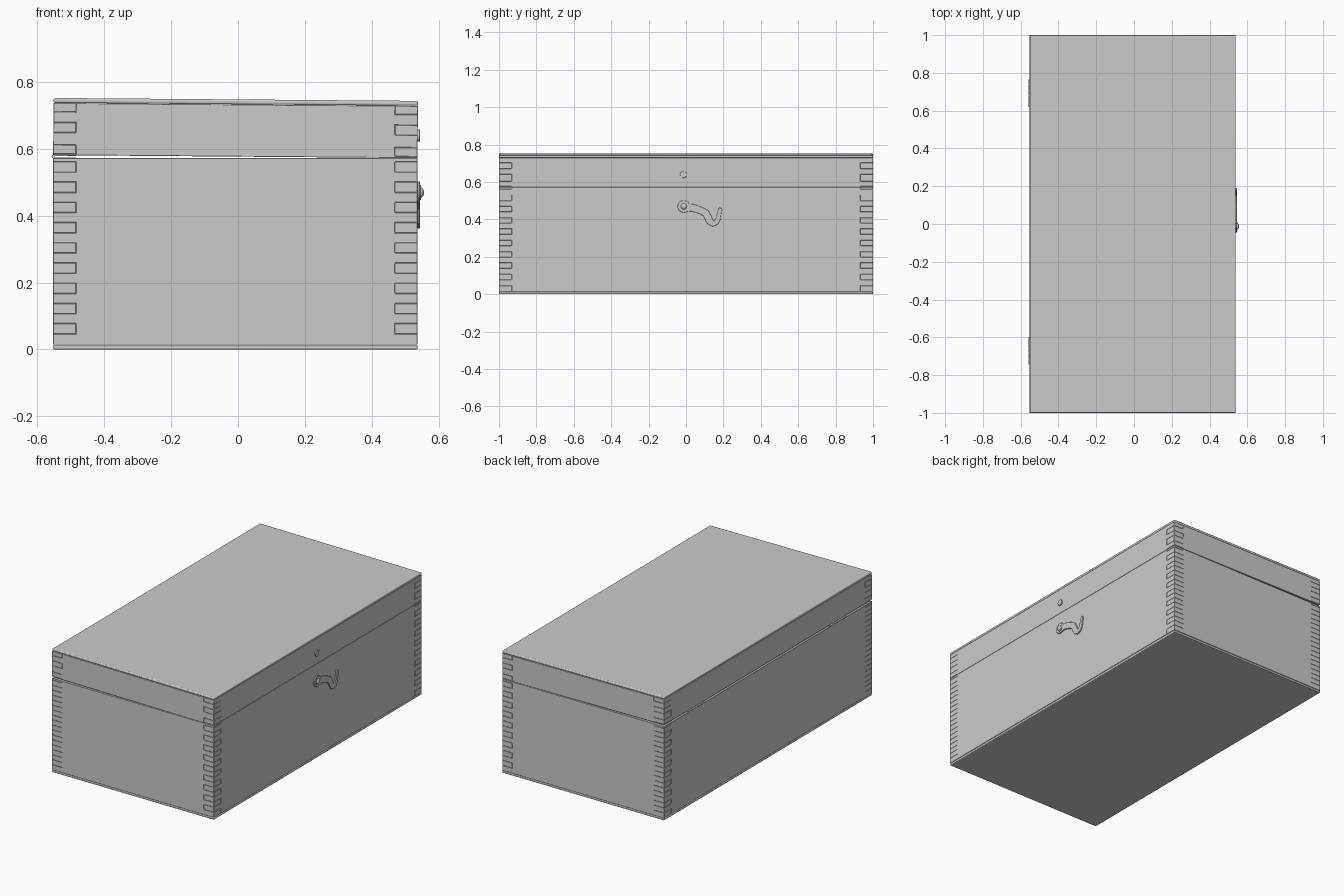
import bpy, bmesh
from math import sin, cos, atan2, radians, pi
from mathutils import Matrix, Vector

if "Cube" in bpy.data.objects:
    bpy.data.objects.remove(bpy.data.objects["Cube"])

CX, HX, HY = -0.008, 0.545, 1.0      # box centre in x, half sizes
T = 0.068                            # wall thickness
XR, XL = CX + HX, CX - HX            # latch face, hinge face
BODY_TOP, LID_LOW = 0.572, 0.581
FLAT = Matrix.Identity(4)
PIVOT = Vector((XL, 0, LID_LOW))
TILT = Matrix.Translation(PIVOT) @ Matrix.Rotation(radians(0.46), 4, 'Y') @ Matrix.Translation(-PIVOT)


def finish(name, bm, mat=FLAT, bevel=0.0, segs=1, smooth=False):
    bmesh.ops.recalc_face_normals(bm, faces=bm.faces)
    bm.transform(mat)
    me = bpy.data.meshes.new(name)
    bm.to_mesh(me)
    bm.free()
    ob = bpy.data.objects.new(name, me)
    bpy.context.collection.objects.link(ob)
    if bevel:
        m = ob.modifiers.new("Bevel", 'BEVEL')
        m.width, m.segments, m.limit_method = bevel, segs, 'ANGLE'
    if smooth:
        bpy.ops.object.select_all(action='DESELECT')
        ob.select_set(True)
        bpy.context.view_layer.objects.active = ob
        bpy.ops.object.shade_smooth_by_angle(angle=radians(35))
    return ob


def prism(name, pts, depth, **kw):
    """Extrude a closed 3D outline along the depth vector."""
    bm = bmesh.new()
    face = bm.faces.new([bm.verts.new(p) for p in pts])
    out = bmesh.ops.extrude_face_region(bm, geom=[face])
    bmesh.ops.translate(bm, vec=depth, verts=[v for v in out['geom'] if isinstance(v, bmesh.types.BMVert)])
    return finish(name, bm, **kw)


def box(name, lo, hi, **kw):
    pts = [(lo[0], lo[1], lo[2]), (hi[0], lo[1], lo[2]), (hi[0], hi[1], lo[2]), (lo[0], hi[1], lo[2])]
    return prism(name, pts, (0, 0, hi[2] - lo[2]), **kw)


def rod(name, centre, radius, length, axis, segs=24, **kw):
    bm = bmesh.new()
    rot = Matrix.Rotation(pi / 2, 4, 'Y' if axis == 'x' else 'X')
    bmesh.ops.create_cone(bm, cap_ends=True, segments=segs, radius1=radius, radius2=radius, depth=length,
                          matrix=Matrix.Translation(centre) @ rot)
    return finish(name, bm, smooth=True, **kw)


def comb(zlo, zhi, pins, half, has_pins):
    """Wall outline (u, z) with finger joints at both ends."""
    side = []
    z, wide = zlo, not has_pins
    for nxt, flip in [(v, True) for p in pins for v in p] + [(zhi, False)]:
        if nxt - z > 1e-4:
            ext = half if wide else half - T
            side += [(ext, z), (ext, nxt)]
        z, wide = nxt, (not wide if flip else wide)
    return side + [(-u, v) for u, v in reversed(side)]


def walls(label, zlo, zhi, pins, mat):
    long_side = comb(zlo, zhi, pins, HY, True)
    end_side = comb(zlo, zhi, pins, HX, False)
    for n, x in (("latch", XR - T), ("hinge", XL)):
        prism(f"{label}_{n}_wall", [(x, u, z) for u, z in long_side], (T, 0, 0), mat=mat, bevel=0.0012)
    for n, y in (("front", -HY), ("back", HY - T)):
        prism(f"{label}_{n}_wall", [(CX + u, y, z) for u, z in end_side], (0, T, 0), mat=mat, bevel=0.0012)


# Body and lid walls with interlocking fingers
walls("body", 0.014, BODY_TOP, [(0.046 + 0.0605 * i, 0.077 + 0.0605 * i) for i in range(9)], FLAT)
walls("lid", LID_LOW, 0.737, [(0.585, 0.612), (0.649, 0.679), (0.711, 0.737)], TILT)

# Bottom and top boards
box("bottom_board", (XL, -HY, 0), (XR, HY, 0.0135), bevel=0.004, segs=3, smooth=True)
box("top_board", (XL, -HY, 0.7375), (XR, HY, 0.752), mat=TILT, bevel=0.005, segs=3, smooth=True)

# Hinges in the rear seam
for side, y0 in (("back", 0.619), ("front", -0.746)):
    w = 0.148
    box(f"{side}_hinge_lower_leaf", (XL, y0, BODY_TOP), (XL + T, y0 + w, 0.5745))
    box(f"{side}_hinge_upper_leaf", (XL, y0, 0.5785), (XL + T, y0 + w, LID_LOW), mat=TILT)
    for k in range(5):
        rod(f"{side}_hinge_knuckle", (XL, y0 + w * (k + 0.5) / 5, 0.5765), 0.005, w / 5 - 0.002, 'y', 16)

# Hook latch: round eye end, tapering arm and curled tip (y, z, half width)
path = [(0.035, 0.462, 0.020), (0.075, 0.449, 0.019), (0.105, 0.434, 0.020), (0.119, 0.408, 0.020),
        (0.128, 0.388, 0.018), (0.144, 0.377, 0.016), (0.160, 0.383, 0.014), (0.171, 0.400, 0.013),
        (0.177, 0.425, 0.011), (0.182, 0.450, 0.010), (0.183, 0.462, 0.005)]
EY, EZ = -0.012, 0.469
upper, lower = [], []
for i, (y, z, w) in enumerate(path):
    a, b = path[max(i - 1, 0)], path[min(i + 1, len(path) - 1)]
    t = atan2(b[1] - a[1], b[0] - a[0])
    upper.append((y - sin(t) * w, z + cos(t) * w))
    lower.append((y + sin(t) * w, z - cos(t) * w))
arc = [radians(25 + i * 270 / 18) for i in range(19)]
eye = [(EY + 0.033 * cos(a), EZ + 0.033 * sin(a)) for a in arc]
prism("latch_hook", [(XR, y, z) for y, z in eye + lower + upper[::-1]], (0.008, 0, 0), bevel=0.0015)

# Pivot washer and domed screw
rod("pivot_washer", (XR + 0.006, EY, EZ), 0.022, 0.010, 'x')
bm = bmesh.new()
bmesh.ops.create_uvsphere(bm, u_segments=20, v_segments=12, radius=0.016,
                          matrix=Matrix.Translation((XR + 0.009, EY, EZ)) @ Matrix.Diagonal((0.65, 1, 1, 1)))
finish("pivot_screw", bm, smooth=True)

# Catch pin on the lid
rod("catch_pin", (XR + 0.001, -0.014, 0.648), 0.018, 0.012, 'x', mat=TILT, bevel=0.001)
